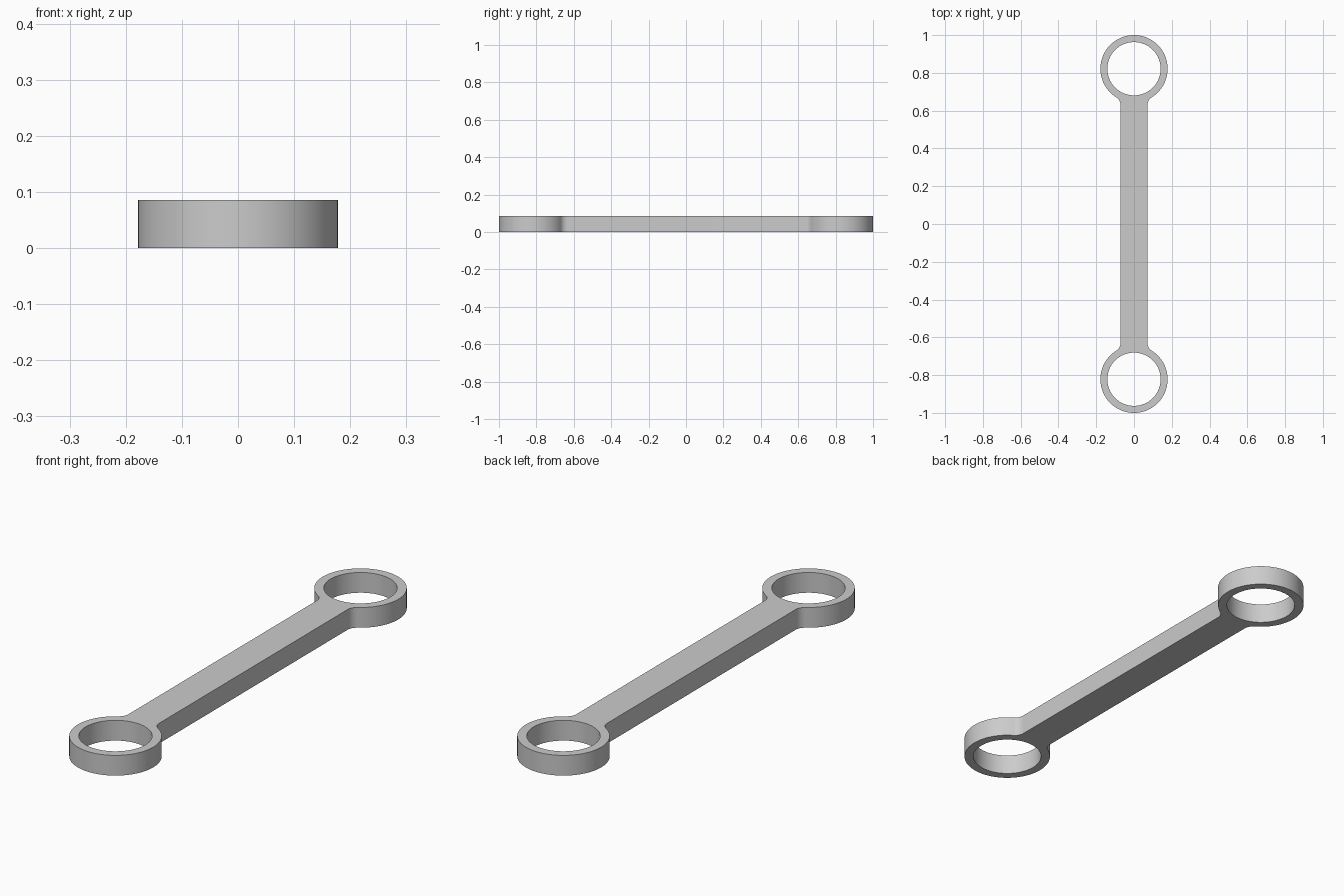
import bpy, bmesh
from math import sin, cos, pi, sqrt, atan2

cube = bpy.data.objects.get("Cube")
if cube:
    bpy.data.objects.remove(cube, do_unlink=True)

HEIGHT = 0.086
OUTER, HOLE = 0.178, 0.141
CENTRE = 1 - OUTER          # distance of each ring from the middle
HALF_BAR = 0.072
FILLET = 0.045


def arc(cx, cy, radius, start, end, steps):
    return [(cx + radius * cos(start + (end - start) * i / steps),
             cy + radius * sin(start + (end - start) * i / steps))
            for i in range(steps + 1)]


# Outline of the rear end: fillet, ring, fillet
fillet_x = HALF_BAR + FILLET
drop = sqrt((OUTER + FILLET) ** 2 - fillet_x ** 2)
fillet_y = CENTRE - drop
meet = atan2(drop, fillet_x)      # where the fillet touches the ring
end = arc(fillet_x, fillet_y, FILLET, pi, pi - meet, 10)
end += arc(0, CENTRE, OUTER, -meet, pi + meet, 80)[1:]
end += arc(-fillet_x, fillet_y, FILLET, meet, 0, 10)[1:]

# Both ends joined by the straight bar, then the two holes
outline = end + [(-x, -y) for x, y in end]
holes = [arc(0, side * CENTRE, HOLE, 0, 2 * pi, 80)[:-1] for side in (1, -1)]

bm = bmesh.new()
for loop in [outline] + holes:
    verts = [bm.verts.new((x, y, 0)) for x, y in loop]
    for a, b in zip(verts, verts[1:] + verts[:1]):
        bm.edges.new((a, b))
bmesh.ops.triangle_fill(bm, use_beauty=True, edges=bm.edges[:], normal=(0, 0, 1))

# Raise the flat shape to its full thickness
raised = bmesh.ops.extrude_face_region(bm, geom=bm.faces[:], use_keep_orig=True)
top = [g for g in raised["geom"] if isinstance(g, bmesh.types.BMVert)]
bmesh.ops.translate(bm, verts=top, vec=(0, 0, HEIGHT))
bmesh.ops.recalc_face_normals(bm, faces=bm.faces[:])

mesh = bpy.data.meshes.new("connecting_link")
bm.to_mesh(mesh)
bm.free()
link = bpy.data.objects.new("connecting_link", mesh)
bpy.context.collection.objects.link(link)

# Plain grey finish
grey = bpy.data.materials.new("light_grey")
grey.use_nodes = True
colour = (0.6, 0.6, 0.6, 1)
grey.diffuse_color = colour
grey.node_tree.nodes["Principled BSDF"].inputs["Base Color"].default_value = colour
mesh.materials.append(grey)

bpy.ops.object.select_all(action="DESELECT")
link.select_set(True)
bpy.context.view_layer.objects.active = link
bpy.ops.object.shade_smooth_by_angle(angle=pi / 6)
